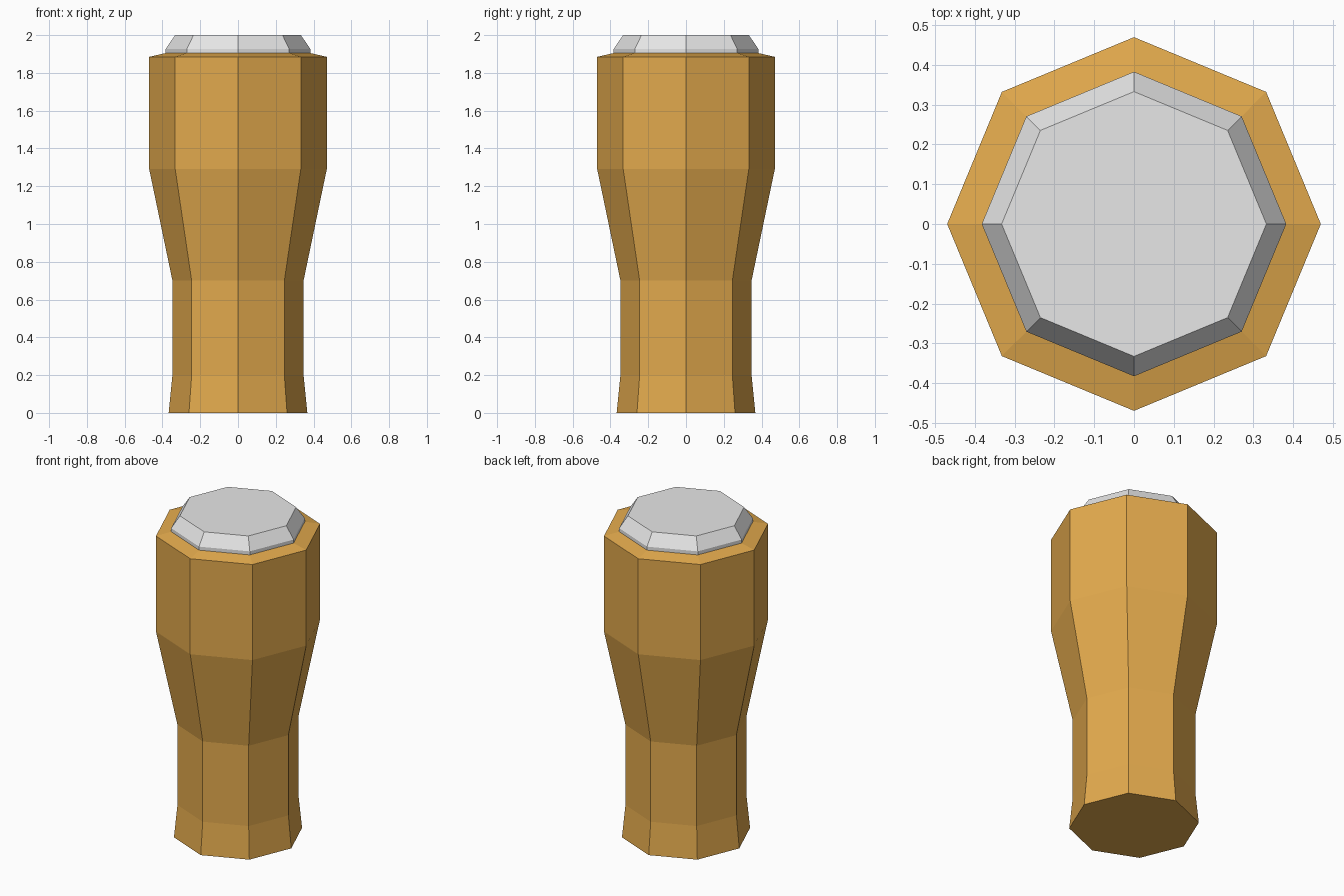
import bpy
import bmesh
import math

cube = bpy.data.objects.get("Cube")
if cube:
    bpy.data.objects.remove(cube, do_unlink=True)

SIDES = 8


def make_material(name, color):
    mat = bpy.data.materials.new(name)
    mat.use_nodes = True
    mat.diffuse_color = color
    mat.node_tree.nodes["Principled BSDF"].inputs["Base Color"].default_value = color
    return mat


def lathe(name, profile, mat, cap_bottom=False, cap_top=False):
    """Faceted body turned from (radius, height) pairs, listed bottom to top."""
    bm = bmesh.new()
    rings = []
    for radius, z in profile:
        angles = [math.tau * i / SIDES for i in range(SIDES)]
        rings.append([bm.verts.new((radius * math.cos(a), radius * math.sin(a), z)) for a in angles])
    for low, high in zip(rings, rings[1:]):
        for i in range(SIDES):
            j = (i + 1) % SIDES
            bm.faces.new((low[i], low[j], high[j], high[i]))
    if cap_bottom:
        bm.faces.new(rings[0][::-1])
    if cap_top:
        bm.faces.new(rings[-1])
    mesh = bpy.data.meshes.new(name)
    bm.to_mesh(mesh)
    bm.free()
    mesh.materials.append(mat)
    obj = bpy.data.objects.new(name, mesh)
    bpy.context.collection.objects.link(obj)
    return obj


amber = make_material("amber", (0.767, 0.402, 0.074, 1))
foam_white = make_material("foam_white", (0.8, 0.8, 0.8, 1))

# Tall glass: flared foot, narrow waist, wide upper body, shallow sloping rim
lathe("glass_body",
      [(0.367, 0), (0.347, 0.2), (0.347, 0.7), (0.47, 1.29), (0.47, 1.885), (0.383, 1.905)],
      amber, cap_bottom=True)

# Foam head: short straight edge, then a bevel up to the flat top
lathe("foam_head",
      [(0.383, 1.905), (0.383, 1.927), (0.333, 2.0)],
      foam_white, cap_top=True)
